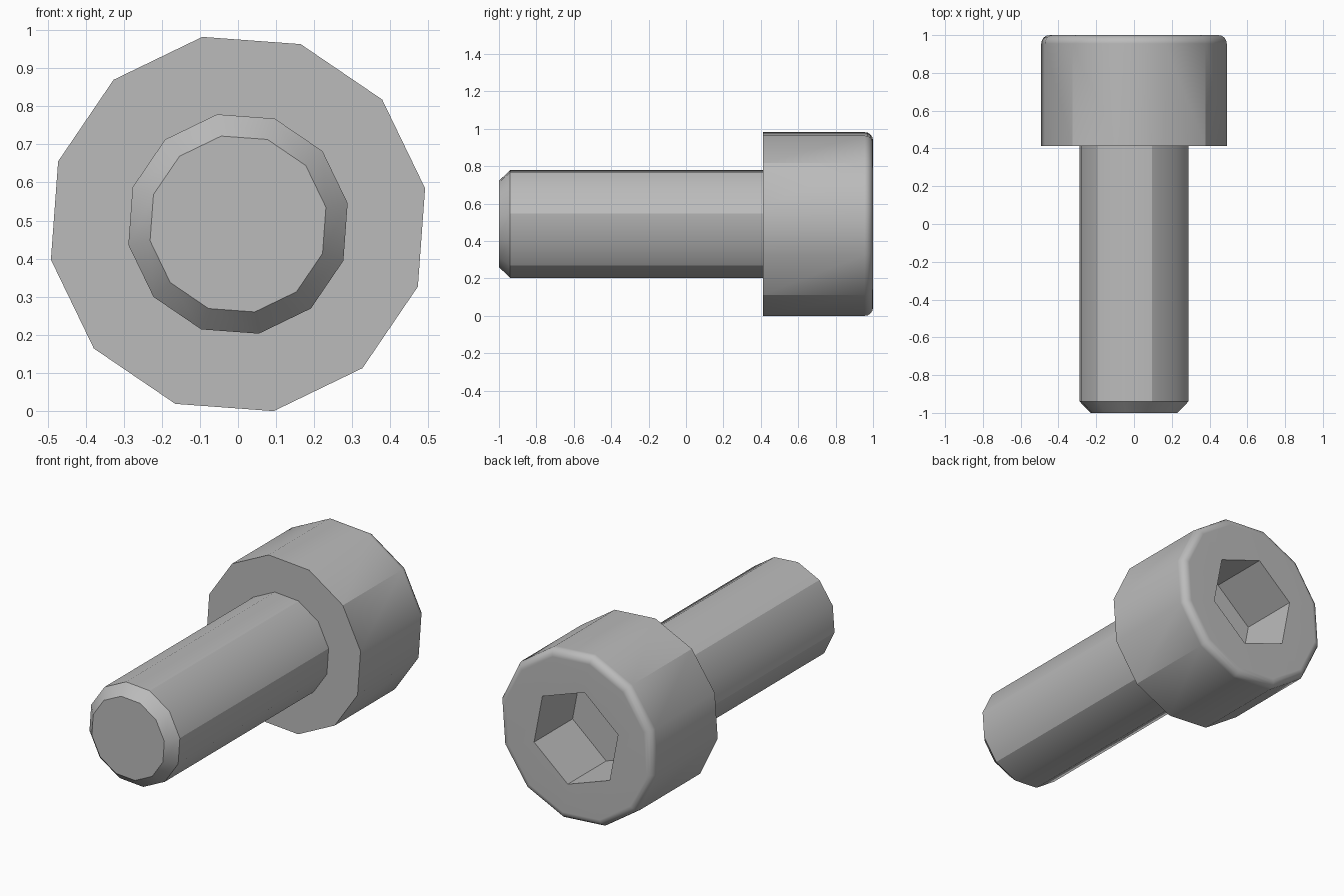
import bpy
import bmesh
from math import sin, cos, pi, radians

cube = bpy.data.objects.get("Cube")
if cube:
    bpy.data.objects.remove(cube, do_unlink=True)

SIDES = 12
TURN = radians(10.8)      # roll of the whole screw about its axis
AXIS_Z = 0.491

steel = bpy.data.materials.new("grey_steel")
steel.use_nodes = True
colour = (0.5, 0.5, 0.5, 1)
steel.diffuse_color = colour
steel.node_tree.nodes["Principled BSDF"].inputs["Base Color"].default_value = colour


def turned_part(name, profile, crease_start, crease_step):
    """Sweep (radius, y, is_hex) rings about the y axis and cap both ends."""
    bm = bmesh.new()
    rings = []
    for radius, y, is_hex in profile:
        ring = []
        for i in range(SIDES):
            # hexagon rings have a midpoint on each flat
            r = radius * cos(pi / 6) if is_hex and i % 2 == 0 else radius
            a = TURN + 2 * pi * i / SIDES
            ring.append(bm.verts.new((r * cos(a), y, AXIS_Z + r * sin(a))))
        rings.append(ring)
    for a, b in zip(rings, rings[1:]):
        for i in range(SIDES):
            j = (i + 1) % SIDES
            bm.faces.new((a[i], a[j], b[j], b[i]))
    bm.faces.new(rings[0])
    bm.faces.new(rings[-1])
    bmesh.ops.recalc_face_normals(bm, faces=bm.faces)

    # smooth sides, with sharp corners and a few sharp lengthwise edges
    for face in bm.faces:
        face.smooth = True
    for edge in bm.edges:
        edge.smooth = edge.calc_face_angle() < radians(35)
    for a, b in zip(rings, rings[1:]):
        for i in range(crease_start, SIDES, crease_step):
            edge = bm.edges.get((a[i], b[i]))
            if edge.calc_length() > 0.2:
                edge.smooth = False

    mesh = bpy.data.meshes.new(name)
    bm.to_mesh(mesh)
    bm.free()
    mesh.materials.append(steel)
    obj = bpy.data.objects.new(name, mesh)
    bpy.context.collection.objects.link(obj)
    # keeps the large flat faces evenly shaded beside the rounded rim
    weighted = obj.modifiers.new("weighted_normals", "WEIGHTED_NORMAL")
    weighted.keep_sharp = True
    return obj


# Shank with chamfered tip
turned_part("shank", [(0.235, -1, False), (0.293, -0.94, False),
                      (0.293, 0.44, False)], 0, 2)

# Head with rounded rim and hexagonal socket
HEAD_R, ROUND, STEPS = 0.5, 0.045, 4
head = [(HEAD_R, 0.413, False)]
for k in range(STEPS + 1):
    t = pi / 2 * k / STEPS
    head.append((HEAD_R - ROUND + ROUND * cos(t), 1 - ROUND + ROUND * sin(t), False))
head += [(0.283, 1, True), (0.283, 0.65, True)]
turned_part("socket_head", head, 1, 3)
